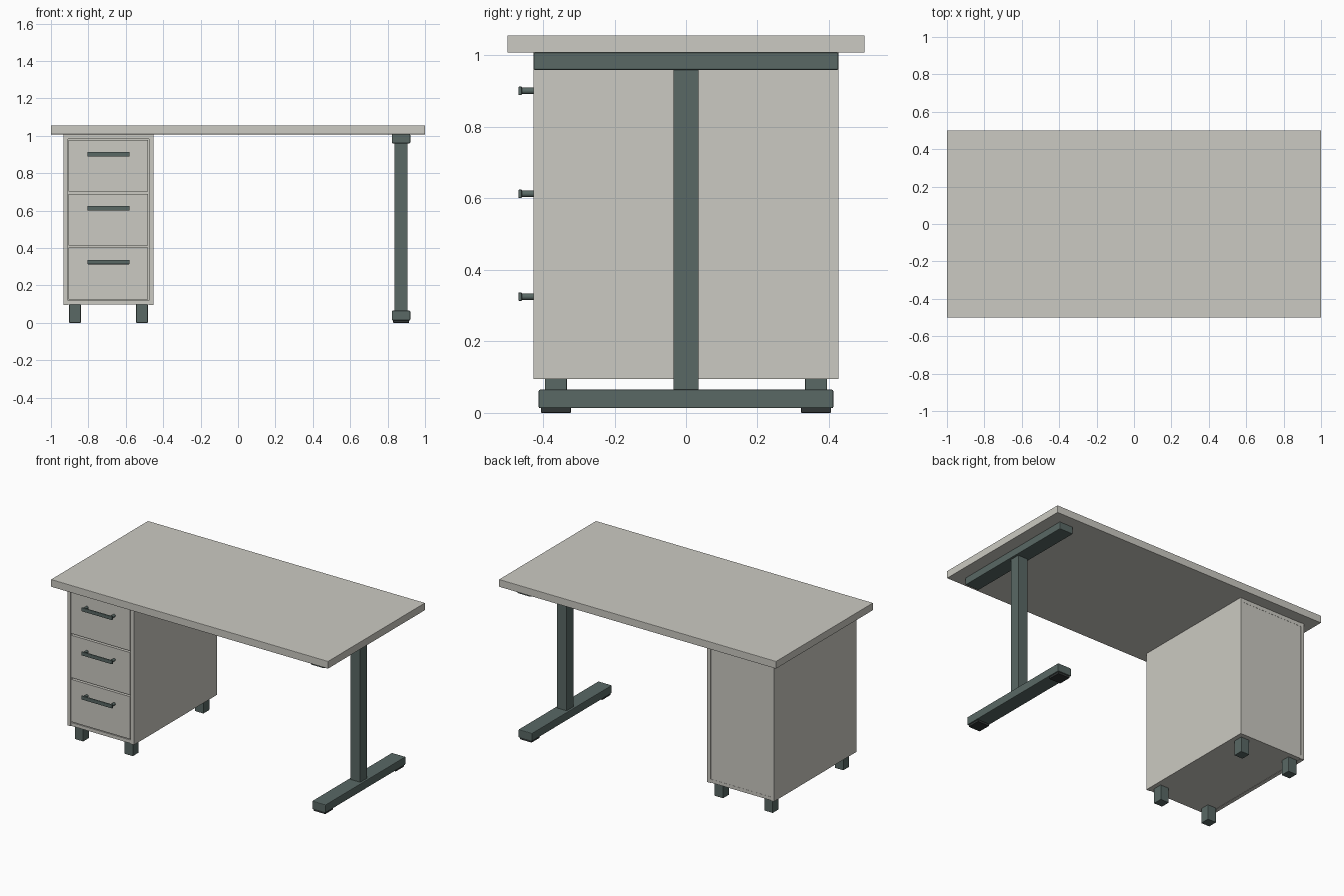
import bpy
import math

if "Cube" in bpy.data.objects:
    bpy.data.objects.remove(bpy.data.objects["Cube"])


def material(name, rgb):
    m = bpy.data.materials.new(name)
    m.diffuse_color = (*rgb, 1)
    m.use_nodes = True
    m.node_tree.nodes["Principled BSDF"].inputs["Base Color"].default_value = m.diffuse_color
    return m


LIGHT = material("light_laminate", (0.60, 0.59, 0.54))
STEEL = material("dark_steel", (0.10, 0.14, 0.13))
RUBBER = material("black_rubber", (0.03, 0.035, 0.035))


def box(name, x, y, z, mat, bevel=0.0):
    """Box from (min, max) ranges, with an optional small edge bevel."""
    ranges = (x, y, z)
    bpy.ops.mesh.primitive_cube_add(size=1, location=[(a + b) / 2 for a, b in ranges])
    ob = bpy.context.object
    ob.name = name
    ob.scale = [b - a for a, b in ranges]
    bpy.ops.object.transform_apply(location=False, rotation=False, scale=True)
    ob.data.materials.append(mat)
    if bevel:
        mod = ob.modifiers.new("bevel", 'BEVEL')
        mod.width = bevel
        mod.segments = 2
    return ob


def around(c, half):
    return (c - half, c + half)


# Tabletop
box("tabletop", (-1, 1), (-0.5, 0.5), (1.008, 1.056), LIGHT, 0.002)

# Cabinet carcass
X0, X1, D, Z0, Z1, T = -0.933, -0.452, 0.427, 0.095, 1.008, 0.024
box("cabinet_side_left", (X0, X0 + T), (-D, D), (Z0, Z1), LIGHT)
box("cabinet_side_right", (X1 - T, X1), (-D, D), (Z0, Z1), LIGHT)
inner = (X0 + T, X1 - T)
box("cabinet_bottom", inner, (-D + 0.002, D - 0.002), (Z0 + 0.002, Z0 + T), LIGHT)
box("cabinet_top", inner, (-D + 0.002, D - 0.002), (Z1 - T, Z1), LIGHT)
box("cabinet_back", inner, (D - T, D - 0.003), (Z0 + T, Z1 - T), LIGHT)

# Drawer fronts and handles
CX = (X0 + X1) / 2
for i, zb in enumerate((0.125, 0.413, 0.701)):
    box(f"drawer_front_{i}", (X0 + T + 0.004, X1 - T - 0.004), (-D, -D + 0.022),
        (zb, zb + 0.277), LIGHT)
    hz = zb + 0.2
    box(f"handle_bar_{i}", around(CX, 0.112), (-0.469, -0.459), around(hz, 0.012), STEEL, 0.003)
    for s in (-1, 1):
        bpy.ops.mesh.primitive_cylinder_add(
            vertices=20, radius=0.009, depth=0.037,
            location=(CX + s * 0.098, -0.4435, hz), rotation=(math.pi / 2, 0, 0))
        post = bpy.context.object
        post.name = f"handle_post_{i}_{'right' if s > 0 else 'left'}"
        post.data.materials.append(STEEL)
        bpy.ops.object.shade_smooth_by_angle()

# Cabinet feet
for sx in (-1, 1):
    for sy in (-1, 1):
        box("cabinet_foot", around(CX + sx * 0.179, 0.031), around(sy * 0.364, 0.031),
            (0, Z0 + 0.004), STEEL, 0.003)

# Steel leg frame on the right
LX = 0.872
box("leg_top_beam", around(LX, 0.049), (-D, D), (0.96, 1.008), STEEL, 0.004)
box("leg_column", around(LX, 0.035), (-0.035, 0.035), (0.06, 0.965), STEEL, 0.002)
box("leg_base_beam", around(LX, 0.049), (-0.412, 0.412), (0.013, 0.065), STEEL, 0.004)
for sy in (-1, 1):
    box("leg_foot_pad", around(LX, 0.042), around(sy * 0.364, 0.042), (0, 0.015), RUBBER, 0.002)
